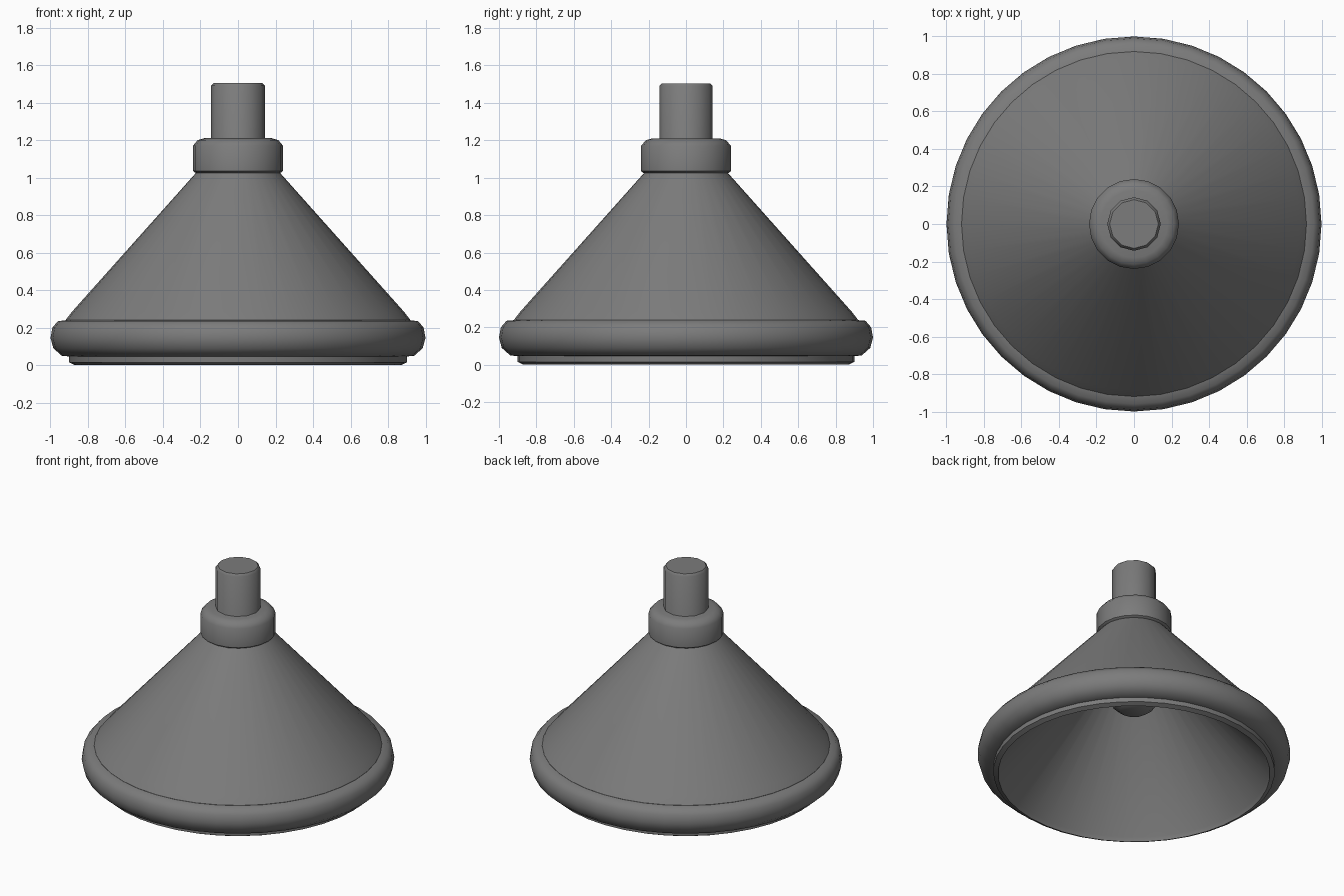
import bpy
import bmesh
import math

old = bpy.data.objects.get("Cube")
if old:
    bpy.data.objects.remove(old, do_unlink=True)

grey = bpy.data.materials.new("dark grey metal")
grey.use_nodes = True
colour = (0.2, 0.2, 0.2, 1)
grey.diffuse_color = colour
grey.node_tree.nodes["Principled BSDF"].inputs["Base Color"].default_value = colour


def lathe(name, profile, sides, closed=False, smooth=30):
    """Turn a (radius, height) profile around z; open profiles get flat end caps."""
    bm = bmesh.new()
    rings = []
    for r, z in profile:
        rings.append([bm.verts.new((r * math.cos(a), r * math.sin(a), z))
                      for a in (math.tau * i / sides for i in range(sides))])
    pairs = list(zip(rings, rings[1:]))
    if closed:
        pairs.append((rings[-1], rings[0]))
    else:
        bm.faces.new(rings[0])
        bm.faces.new(rings[-1])
    for low, high in pairs:
        for i in range(sides):
            j = (i + 1) % sides
            bm.faces.new((low[i], low[j], high[j], high[i]))
    bmesh.ops.recalc_face_normals(bm, faces=bm.faces)
    mesh = bpy.data.meshes.new(name)
    bm.to_mesh(mesh)
    bm.free()
    mesh.materials.append(grey)
    obj = bpy.data.objects.new(name, mesh)
    bpy.context.collection.objects.link(obj)
    bpy.ops.object.select_all(action="DESELECT")
    obj.select_set(True)
    bpy.context.view_layer.objects.active = obj
    bpy.ops.object.shade_smooth_by_angle(angle=math.radians(smooth))
    return obj


# Hollow conical shade: short lower lip, inside cone running parallel to the outside
lathe("shade", [(0.87, 0), (0.9, 0.015), (0.9, 0.06), (0.92, 0.24), (0.885, 0.285),
                (0.22, 1.03), (0.13, 0.85), (0.86, 0.03)], 40, closed=True)

# Rounded band around the shade's edge
lathe("rim", [(0.89, 0.045), (0.94, 0.05), (0.985, 0.09), (1.0, 0.145),
              (0.99, 0.2), (0.96, 0.235), (0.9, 0.24)], 40, closed=True, smooth=50)

# Collar that closes the shade's top
lathe("collar", [(0.22, 1.02), (0.24, 1.035), (0.24, 1.17), (0.215, 1.2), (0.18, 1.21)],
      20, smooth=50)

# Stem running through the collar to the lamp holder inside
lathe("stem", [(0.09, 0.47), (0.14, 0.51), (0.143, 0.56), (0.143, 1.49), (0.13, 1.505)],
      12, smooth=40)
